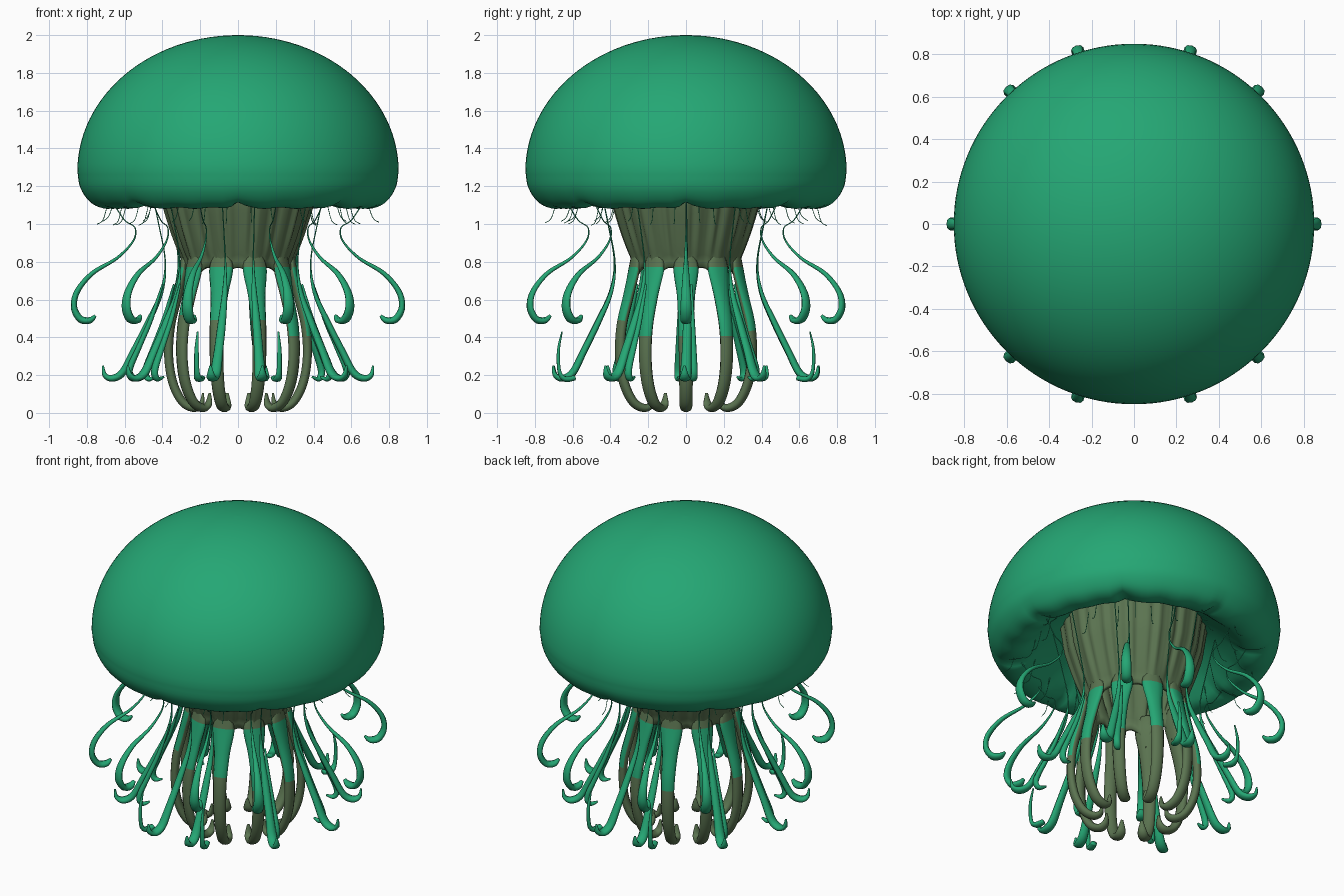
import bpy, math, random
from mathutils import Vector

if "Cube" in bpy.data.objects:
    bpy.data.objects.remove(bpy.data.objects["Cube"])

random.seed(4)


def mat(name, rgb):
    m = bpy.data.materials.new(name)
    m.diffuse_color = (*rgb, 1)
    m.use_nodes = True
    m.node_tree.nodes["Principled BSDF"].inputs["Base Color"].default_value = m.diffuse_color
    return m


GREEN = mat("sea green", (0.018, 0.385, 0.175))
OLIVE = mat("olive brown", (0.105, 0.175, 0.082))


def make(name, verts, faces, mats):
    me = bpy.data.meshes.new(name)
    me.from_pydata(verts, [], faces)
    me.update()
    for m in mats:
        me.materials.append(m)
    for p in me.polygons:
        p.use_smooth = True
    ob = bpy.data.objects.new(name, me)
    bpy.context.collection.objects.link(ob)
    return ob


def spline(pts, n):
    # Catmull-Rom through points of any dimension
    out, P = [], [pts[0]] + list(pts) + [pts[-1]]
    for i in range(1, len(P) - 2):
        for k in range(n):
            t = k / n
            out.append([0.5 * (2 * b + (c - a) * t + (2 * a - 5 * b + 4 * c - d) * t * t
                               + (3 * b - a - 3 * c + d) * t ** 3)
                        for a, b, c, d in zip(P[i - 1], P[i], P[i + 1], P[i + 2])])
    out.append(list(pts[-1]))
    return out


def tentacle(name, path, ang, mats, sides=8, n=6, sway=0.0):
    # path rows: radius, height, half width, half thickness
    rows = spline(path, n)
    c, s = math.cos(ang), math.sin(ang)
    verts, faces = [], []
    for i, (r, z, w, h) in enumerate(rows):
        a, b = rows[max(i - 1, 0)], rows[min(i + 1, len(rows) - 1)]
        tr, tz = b[0] - a[0], b[1] - a[1]
        L = math.hypot(tr, tz) or 1
        nr, nz = -tz / L, tr / L
        side = sway * math.sin(i / len(rows) * 5)
        for k in range(sides):
            q = 2 * math.pi * k / sides
            u, v = w * math.cos(q) + side, h * math.sin(q)
            R = r + nr * v
            verts.append((R * c - u * s, R * s + u * c, z + nz * v))
        if i:
            o = i * sides
            for k in range(sides):
                k2 = (k + 1) % sides
                faces.append((o - sides + k, o - sides + k2, o + k2, o + k))
    faces.append(tuple(reversed(range(sides))))
    faces.append(tuple(range(len(verts) - sides, len(verts))))
    return make(name, verts, faces, mats)


def lathe(name, rows, n, fn, mats):
    # rows are surface steps, fn(step, angle) gives radius and height
    verts, faces = [], []
    for row in rows:
        for k in range(n):
            a = 2 * math.pi * k / n
            r, z = fn(row, a)
            verts.append((r * math.cos(a), r * math.sin(a), z))
    for i in range(len(rows) - 1):
        for k in range(n):
            k2 = (k + 1) % n
            faces.append((i * n + k, (i + 1) * n + k, (i + 1) * n + k2, i * n + k2))
    return make(name, verts, faces, mats)


# bell: ellipse dome, rolled scalloped lip, concave underside
prof = [(0.85 * math.sin(t) + 0.0005, 1.28 + 0.72 * math.cos(t))
        for t in [math.pi / 2 * i / 28 for i in range(29)]]
prof += spline([(0.85, 1.28), (0.835, 1.19), (0.785, 1.115), (0.72, 1.085), (0.65, 1.095),
                (0.59, 1.14), (0.5, 1.22), (0.38, 1.3), (0.2, 1.34), (0.001, 1.35)], 4)[1:]


def bell_fn(p, a):
    r, z = p
    notch = (1 - abs(math.sin(4 * a))) ** 5
    lip = math.exp(-((r - 0.69) / 0.09) ** 2) * (1 if z < 1.2 else 0)
    return r, z + lip * (0.035 * notch + 0.004 * math.sin(24 * a))


lathe("bell", prof, 128, bell_fn, [GREEN])


# fluted central trunk, arched between the arms
def trunk_fn(t, a):
    zb = 0.65 + 0.12 * abs(math.sin(5 * a)) ** 0.55
    z = 1.31 + (zb - 1.31) * t
    if z > 1.1:
        r = 0.39 + 0.03 * (z - 1.1) / 0.21
    elif z > 0.8:
        r = 0.285 + 0.105 * ((z - 0.8) / 0.3) ** 0.85
    else:
        r = 0.285 + 0.14 * (0.8 - z)
    flute = min(1, max(0, (z - 0.75) / 0.2))
    r += 0.006 * flute * math.cos(30 * a) + 0.006 * math.cos(10 * a)
    r += 0.003 * flute * math.sin(47 * a)
    return r, z


trunk = lathe("trunk", [i / 16 for i in range(17)], 180, trunk_fn, [OLIVE])
sol = trunk.modifiers.new("wall", "SOLIDIFY")
sol.thickness = 0.025
sol.offset = -1

# ten thick inner arms, green on the outer face of the upper half
ARM = [(0.285, 0.86, 0.03, 0.012), (0.287, 0.77, 0.066, 0.024), (0.32, 0.62, 0.048, 0.026),
       (0.358, 0.46, 0.041, 0.026), (0.367, 0.3, 0.038, 0.025), (0.345, 0.16, 0.036, 0.025),
       (0.295, 0.06, 0.034, 0.024), (0.235, 0.026, 0.032, 0.022), (0.195, 0.045, 0.026, 0.016),
       (0.185, 0.105, 0.008, 0.005)]
for i in range(10):
    ang = i * math.pi / 5
    arm = tentacle(f"inner_arm_{i + 1}", ARM, ang, [OLIVE, GREEN], 10)
    out = Vector((math.cos(ang), math.sin(ang), 0))
    low = 0.42 + random.uniform(-0.04, 0.10)
    for p in arm.data.polygons:
        if low < p.center.z < 0.78 and p.normal.dot(out) > 0.12:
            p.material_index = 1

# ten middle tentacles flaring to hooked tips
MID = [(0.47, 1.23, 0.003, 0.003), (0.42, 1.0, 0.003, 0.003), (0.385, 0.8, 0.005, 0.004),
       (0.405, 0.64, 0.014, 0.010), (0.475, 0.48, 0.022, 0.016), (0.55, 0.33, 0.025, 0.018),
       (0.61, 0.215, 0.030, 0.02), (0.665, 0.183, 0.031, 0.018), (0.705, 0.2, 0.022, 0.013),
       (0.715, 0.25, 0.006, 0.005)]
# shorter strand beside each, hooked back inward
MID_B = [(0.40, 0.68, 0.006, 0.005), (0.46, 0.5, 0.014, 0.012), (0.52, 0.36, 0.018, 0.014),
         (0.575, 0.23, 0.021, 0.017), (0.56, 0.18, 0.02, 0.014), (0.515, 0.19, 0.007, 0.006)]
# upturned strand on the front and back feet
FOOT = [(0.62, 0.185, 0.02, 0.014), (0.675, 0.18, 0.024, 0.015), (0.705, 0.22, 0.015, 0.01),
        (0.71, 0.33, 0.012, 0.008), (0.69, 0.43, 0.005, 0.004)]
for i in range(10):
    ang = i * math.pi / 5
    # front and back pairs lean towards the centre plane
    pair = i in (2, 3, 7, 8)
    lean = math.copysign(0.12, math.sin(2 * ang)) if pair else 0
    tentacle(f"middle_tentacle_{i + 1}", MID, ang + lean, [GREEN], 8, 6, 0.008)
    if pair:
        tentacle(f"middle_foot_{i + 1}", FOOT, ang, [GREEN])
    else:
        tentacle(f"middle_strand_{i + 1}", MID_B, ang + 0.07, [GREEN])

# ten outer tentacles curling back in at the bottom
OUT = [(0.66, 1.11, 0.003, 0.003), (0.60, 1.02, 0.003, 0.003), (0.545, 0.98, 0.003, 0.003),
       (0.555, 0.91, 0.005, 0.005), (0.64, 0.82, 0.010, 0.008), (0.77, 0.74, 0.017, 0.012),
       (0.85, 0.645, 0.024, 0.015), (0.868, 0.56, 0.030, 0.017), (0.835, 0.497, 0.030, 0.019),
       (0.785, 0.49, 0.028, 0.017), (0.755, 0.515, 0.010, 0.008)]
for i, deg in enumerate((0, 47, 72, 108, 133, 180, 227, 252, 288, 313)):
    tentacle(f"outer_tentacle_{i + 1}", OUT, math.radians(deg), [GREEN])

# fine hooked threads hanging under the lip
for i in range(32):
    r = random.choice((0.5, 0.6, 0.7))
    d = random.uniform(0, 0.03)
    thread = [(r - 0.02, 1.17, 0.002, 0.002), (r, 1.08, 0.002, 0.002),
              (r + 0.02, 1.04 - d, 0.002, 0.002), (r + 0.05, 1.02 - d, 0.002, 0.002)]
    tentacle(f"lip_thread_{i + 1}", thread, 2 * math.pi * (i + 0.5) / 32, [GREEN], 5, 4)
